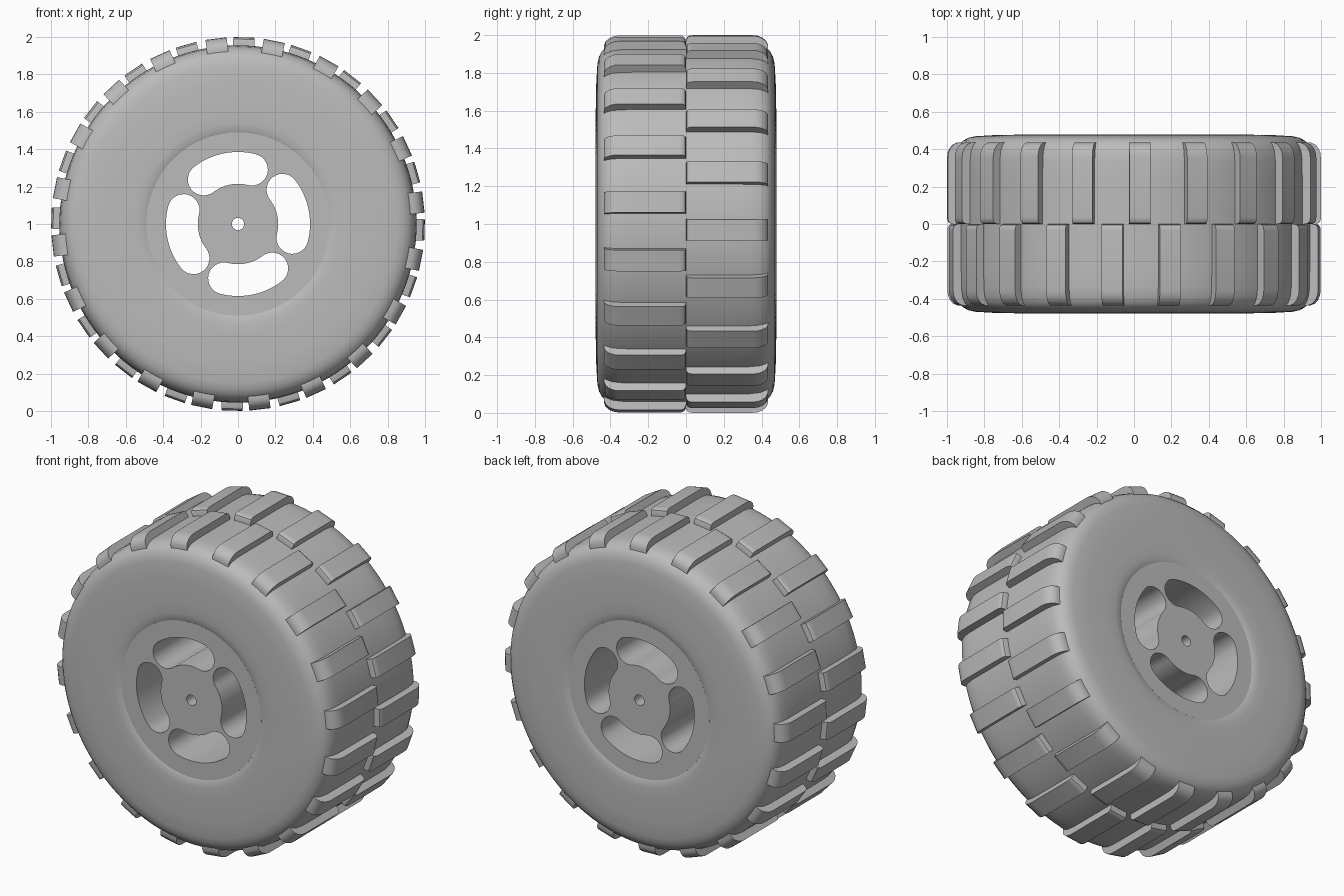
import bpy, bmesh, math
from mathutils import Matrix

if "Cube" in bpy.data.objects:
    bpy.data.objects.remove(bpy.data.objects["Cube"])

grey = bpy.data.materials.new("mid_grey")
grey.diffuse_color = (0.5, 0.5, 0.5, 1)
grey.use_nodes = True
grey.node_tree.nodes["Principled BSDF"].inputs["Base Color"].default_value = grey.diffuse_color


def finish(obj, angle=35):
    obj.data.materials.clear()
    obj.data.materials.append(grey)
    bpy.ops.object.select_all(action='DESELECT')
    obj.select_set(True)
    bpy.context.view_layer.objects.active = obj
    bpy.ops.object.shade_smooth_by_angle(angle=math.radians(angle))


def mesh_object(name, bm):
    bmesh.ops.recalc_face_normals(bm, faces=bm.faces)
    me = bpy.data.meshes.new(name)
    bm.to_mesh(me)
    bm.free()
    obj = bpy.data.objects.new(name, me)
    bpy.context.collection.objects.link(obj)
    return obj


def arc(cx, cy, r, a0, a1, n):
    return [(cx + r * math.cos(a0 + (a1 - a0) * i / n),
             cy + r * math.sin(a0 + (a1 - a0) * i / n)) for i in range(n + 1)]


# Tyre: half profile (radius, depth) mirrored and spun round the axle
half = [(0.488, 0.44), (0.488, 0.466), (0.505, 0.473), (0.54, 0.477), (0.60, 0.478),
        (0.75, 0.475), (0.85, 0.469), (0.885, 0.461), (0.913, 0.446),
        (0.935, 0.423), (0.948, 0.39), (0.954, 0.34), (0.955, 0.25)]
profile = half + [(r, -y) for r, y in reversed(half)]
bm = bmesh.new()
verts = [bm.verts.new((r, y, 1)) for r, y in profile]
edges = [bm.edges.new(p) for p in zip(verts, verts[1:] + verts[:1])]
bmesh.ops.spin(bm, geom=verts + edges, cent=(0, 0, 1), axis=(0, 1, 0),
               angle=2 * math.pi, steps=128, use_merge=True)
bmesh.ops.remove_doubles(bm, verts=bm.verts, dist=1e-5)
finish(mesh_object("tyre", bm))

# Hub: flat disc with four curved slots and an axle hole
PI = math.pi
loops = [arc(0, 0, 0.49, 0, 2 * PI, 128)[:-1], arc(0, 0, 0.033, 0, 2 * PI, 32)[:-1]]
spread, mid_r, end_r = math.radians(26), 0.30, 0.085
for k in range(4):
    mid = math.radians(101.6) + k * PI / 2
    a, b = mid - spread, mid + spread
    slot = arc(0, 0, mid_r + end_r, a, b, 16)
    slot += arc(mid_r * math.cos(b), mid_r * math.sin(b), end_r, b, b + PI, 14)[1:]
    slot += arc(0, 0, mid_r - end_r, b, a, 16)[1:]
    slot += arc(mid_r * math.cos(a), mid_r * math.sin(a), end_r, a + PI, a + 2 * PI, 14)[1:-1]
    loops.append(slot)
curve = bpy.data.curves.new("hub", 'CURVE')
curve.dimensions = '2D'
curve.fill_mode = 'BOTH'
curve.extrude = 0.467
for pts in loops:
    s = curve.splines.new('POLY')
    s.points.add(len(pts) - 1)
    for p, (x, y) in zip(s.points, pts):
        p.co = (x, y, 0, 1)
    s.use_cyclic_u = True
hub = bpy.data.objects.new("hub", curve)
bpy.context.collection.objects.link(hub)
hub.location = (0, 0, 1)
hub.rotation_euler = (PI / 2, 0, 0)
bpy.context.view_layer.objects.active = hub
hub.select_set(True)
bpy.ops.object.convert(target='MESH')
hub = bpy.context.view_layer.objects.active
bm = bmesh.new()
bm.from_mesh(hub.data)
bmesh.ops.remove_doubles(bm, verts=bm.verts, dist=1e-5)
bm.to_mesh(hub.data)
bm.free()
finish(hub)

# Tread blocks: rounded side outline (radius, depth), given width, repeated round each half
block = [(0.92, 0.0), (0.972, 0.0), (0.988, 0.006), (0.996, 0.018), (0.998, 0.035),
         (0.998, 0.355), (0.995, 0.38), (0.985, 0.405), (0.968, 0.425), (0.945, 0.435),
         (0.92, 0.435)]
COUNT, WIDTH = 20, 0.114


def tread_row(name, side, offset):
    bm = bmesh.new()
    for k in range(COUNT):
        turn = (Matrix.Translation((0, 0, 1))
                @ Matrix.Rotation(-(offset + k * 2 * PI / COUNT), 4, 'Y'))
        face = bm.faces.new([bm.verts.new((r, side * y, -WIDTH / 2)) for r, y in block])
        new = bmesh.ops.extrude_face_region(bm, geom=[face])["geom"]
        top = [g for g in new if isinstance(g, bmesh.types.BMVert)]
        bmesh.ops.translate(bm, verts=top, vec=(0, 0, WIDTH))
        bmesh.ops.transform(bm, matrix=turn, verts=list(face.verts) + top)
    finish(mesh_object(name, bm))


tread_row("front_tread", -1, 0.118)
tread_row("back_tread", 1, -0.032)
